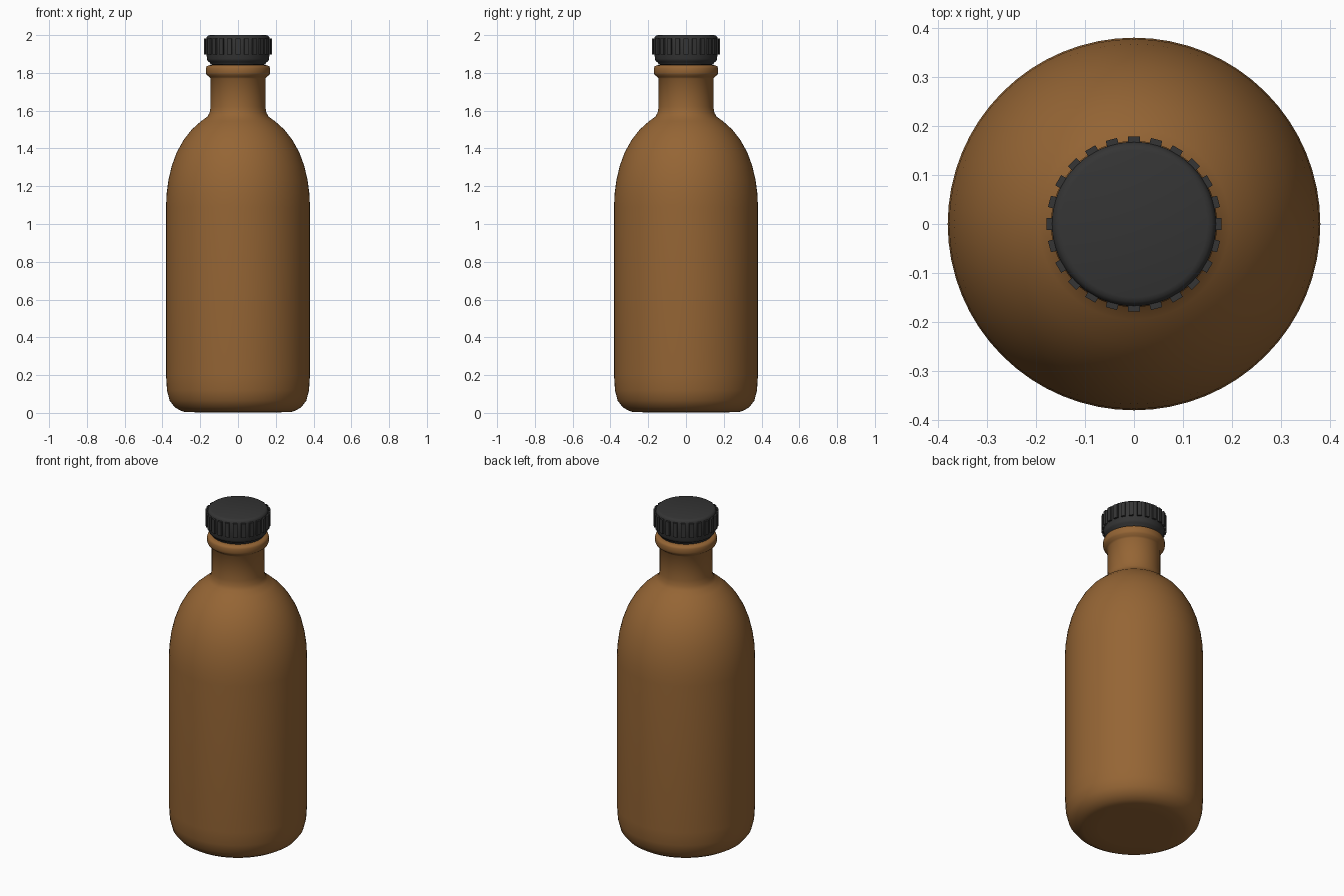
import bpy, bmesh, math
from mathutils import Matrix

if "Cube" in bpy.data.objects:
    bpy.data.objects.remove(bpy.data.objects["Cube"])


def material(name, rgb):
    m = bpy.data.materials.new(name)
    m.diffuse_color = (*rgb, 1)
    m.use_nodes = True
    m.node_tree.nodes["Principled BSDF"].inputs["Base Color"].default_value = m.diffuse_color
    return m


AMBER = material("amber_brown", (0.30, 0.13, 0.035))
BLACK = material("soft_black", (0.035, 0.035, 0.035))


def finish(name, bm, mat, angle=None):
    bmesh.ops.recalc_face_normals(bm, faces=bm.faces)
    me = bpy.data.meshes.new(name)
    bm.to_mesh(me)
    bm.free()
    me.materials.append(mat)
    ob = bpy.data.objects.new(name, me)
    bpy.context.collection.objects.link(ob)
    if angle:
        bpy.ops.object.select_all(action='DESELECT')
        bpy.context.view_layer.objects.active = ob
        ob.select_set(True)
        bpy.ops.object.shade_smooth_by_angle(angle=math.radians(angle))
    return ob


def lathe(name, profile, mat, angle, sides=64):
    """Revolve (radius, z) points around z and cap both ends."""
    bm = bmesh.new()
    rings = [[bm.verts.new((r * math.cos(2 * math.pi * i / sides),
                            r * math.sin(2 * math.pi * i / sides), z))
              for i in range(sides)] for r, z in profile]
    for a, b in zip(rings, rings[1:]):
        for i in range(sides):
            j = (i + 1) % sides
            bm.faces.new((a[i], a[j], b[j], b[i]))
    bm.faces.new(rings[0][::-1])
    bm.faces.new(rings[-1])
    return finish(name, bm, mat, angle)


# Bottle: rounded base, straight body, domed shoulder, neck and collar
lathe("bottle", [
    (0.20, 0.003), (0.28, 0.004), (0.305, 0.012), (0.335, 0.03), (0.362, 0.065),
    (0.376, 0.12), (0.381, 0.20), (0.381, 1.09), (0.378, 1.16), (0.368, 1.235),
    (0.350, 1.31), (0.324, 1.38), (0.288, 1.445), (0.245, 1.50), (0.195, 1.545),
    (0.162, 1.568), (0.150, 1.59), (0.145, 1.62), (0.145, 1.77), (0.152, 1.778),
    (0.166, 1.79), (0.170, 1.80), (0.170, 1.825), (0.166, 1.835), (0.155, 1.84),
    (0.135, 1.842), (0.135, 1.86)], AMBER, 50)

# Cap: tamper ring, thin groove, drum with a rounded top edge
lathe("cap", [
    (0.130, 1.842), (0.145, 1.844), (0.150, 1.856), (0.160, 1.862), (0.165, 1.875),
    (0.165, 1.885), (0.168, 1.895), (0.168, 1.98), (0.165, 1.991),
    (0.159, 1.997), (0.150, 2.0)], BLACK, 50)

# Grip ridges around the cap
bm = bmesh.new()
COUNT = 24
for k in range(COUNT):
    bmesh.ops.create_cube(bm, size=1, matrix=(
        Matrix.Rotation(2 * math.pi * k / COUNT, 4, 'Z')
        @ Matrix.Translation((0.171, 0, 1.94))
        @ Matrix.Diagonal((0.016, 0.024, 0.085, 1))))
finish("cap_ridges", bm, BLACK)
